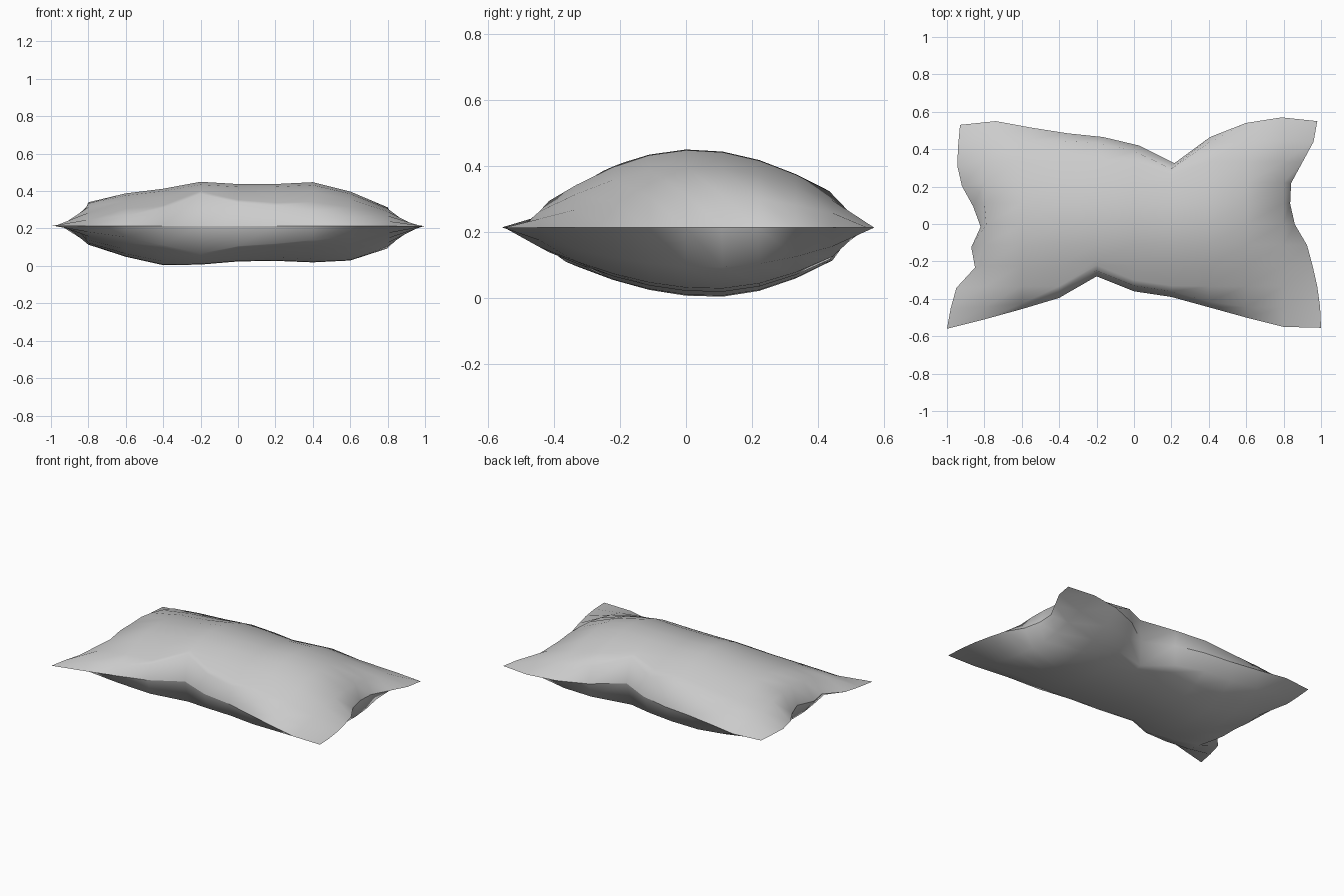
import bpy
import bmesh
import math

if "Cube" in bpy.data.objects:
    bpy.data.objects.remove(bpy.data.objects["Cube"], do_unlink=True)

CELLS = 10
SEAM_HEIGHT = 0.213

# Seam outline: how far out each edge lies, sampled evenly along it
front_seam = [-.56, -.51, -.455, -.395, -.28, -.36, -.39, -.445, -.5, -.55, -.555]
back_seam = [.53, .55, .515, .485, .465, .42, .325, .465, .54, .57, .55]
right_seam = [-1, -.98, -.95, -.85, -.87, -.82, -.86, -.92, -.945, -.94, -.93]
left_seam = [1, .995, .98, .955, .925, .86, .835, .84, .9, .96, .98]

# Stuffing: bulge along the length of each panel
top_bulge = [0, .13, .175, .2, .237, .225, .225, .235, .185, .1, 0]
bottom_bulge = [0, .1, .165, .21, .207, .19, .187, .195, .185, .12, 0]


def lerp(a, b, t):
    return a + (b - a) * t


def clamp(value, low, high):
    return max(low, min(high, value))


def on_seam(i, j):
    return i in (0, CELLS) or j in (0, CELLS)


def cloth_position(i, j):
    """Plan position of a cloth point; inner points stay inside the pinched seam."""
    u, v = i / CELLS, j / CELLS
    if i in (0, CELLS):
        side = left_seam if i else right_seam
        return side[j], lerp(front_seam[i], back_seam[i], v)
    if j in (0, CELLS):
        x = lerp(right_seam[j], left_seam[j], u)
        return x, (back_seam if j else front_seam)[i]
    margin = 0.03
    x = clamp(2 * u - 1, right_seam[j] + margin * i, left_seam[j] - margin * (CELLS - i))
    y = clamp(lerp(-.555, .555, v), front_seam[i] + margin * j,
              back_seam[i] - margin * (CELLS - j))
    return x, y


def width_share(y, crest, front_reach, back_reach):
    """Rounded cross-section: full at the crest, falling away to both long edges."""
    reach = back_reach if y > crest else front_reach
    return math.cos(math.pi / 2 * (y - crest) / reach)


def add_sheet(bm, seam, bulge, direction, section):
    """One cloth panel, sharing the seam vertices with the other panel."""
    grid = {}
    for i in range(CELLS + 1):
        for j in range(CELLS + 1):
            if (i, j) in seam:
                grid[i, j] = seam[i, j]
                continue
            x, y = cloth_position(i, j)
            if on_seam(i, j):
                grid[i, j] = seam[i, j] = bm.verts.new((x, y, SEAM_HEIGHT))
            else:
                height = bulge[i] * width_share(y, *section)
                grid[i, j] = bm.verts.new((x, y, SEAM_HEIGHT + direction * height))
    for i in range(CELLS):
        for j in range(CELLS):
            corners = [grid[i, j], grid[i + 1, j], grid[i + 1, j + 1], grid[i, j + 1]]
            face = bm.faces.new(corners if direction > 0 else corners[::-1])
            face.smooth = True


# Pillow: two stuffed panels joined at the seam
bm = bmesh.new()
seam = {}
add_sheet(bm, seam, top_bulge, 1, (.02, .56, .6))
add_sheet(bm, seam, bottom_bulge, -1, (.08, .66, .53))

# Crisp seam between softly shaded panels
seam_verts = set(seam.values())
for edge in bm.edges:
    edge.smooth = not seam_verts.issuperset(edge.verts)

mesh = bpy.data.meshes.new("pillow")
bm.to_mesh(mesh)
bm.free()
pillow = bpy.data.objects.new("pillow", mesh)
bpy.context.collection.objects.link(pillow)

# Plain grey cloth
cloth = bpy.data.materials.new("grey cloth")
cloth.use_nodes = True
colour = (.6, .6, .6, 1)
cloth.diffuse_color = colour
cloth.node_tree.nodes["Principled BSDF"].inputs["Base Color"].default_value = colour
mesh.materials.append(cloth)
